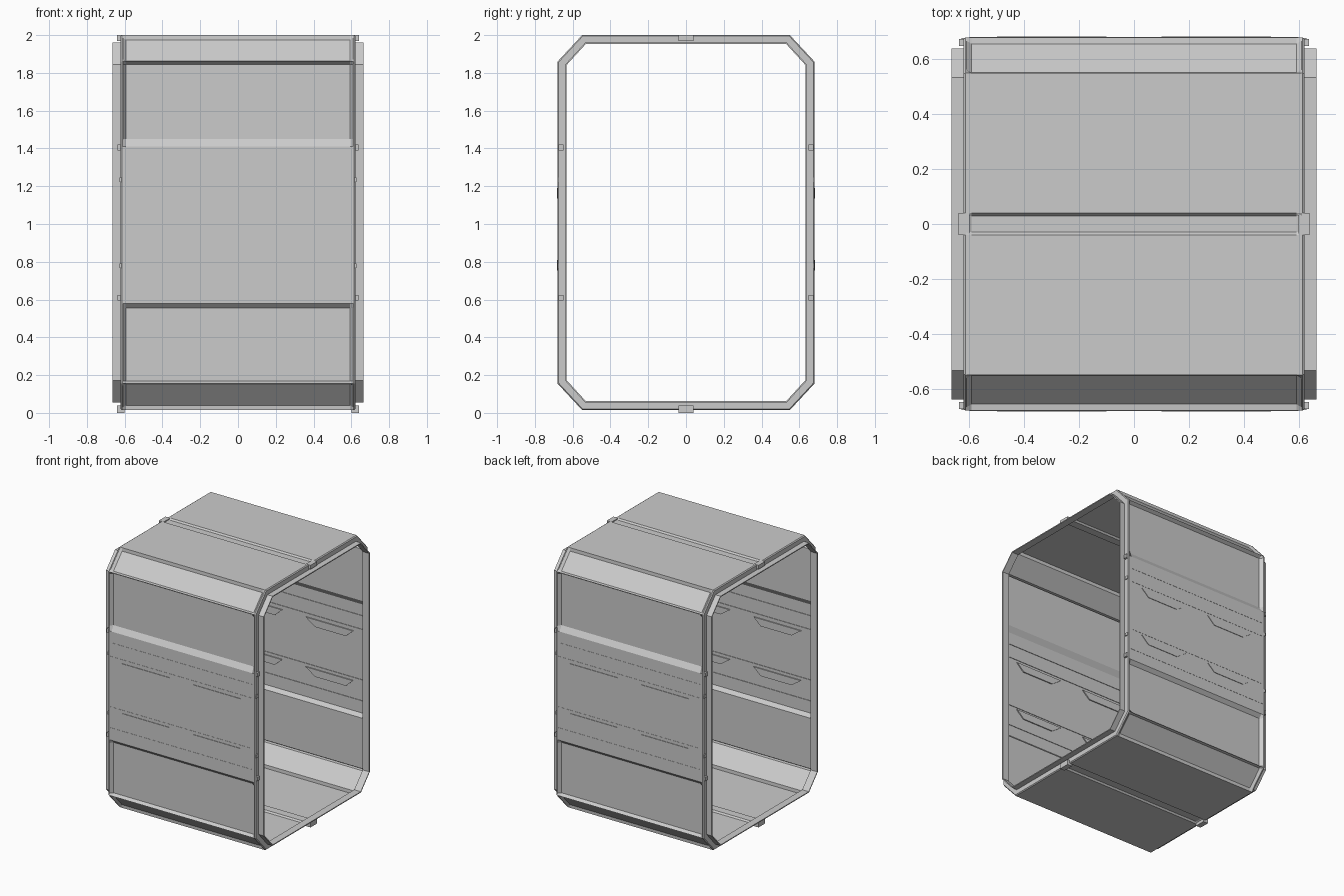
import bpy, bmesh, math

if "Cube" in bpy.data.objects:
    bpy.data.objects.remove(bpy.data.objects["Cube"])

W, LO, HI, C, CH = 0.68, 0.015, 2.0, 0.55, 0.14   # octagon half width, bottom, top, flat half width, chamfer height


def make(name, verts, faces):
    bm = bmesh.new()
    vs = [bm.verts.new(v) for v in verts]
    for f in faces:
        bm.faces.new([vs[i] for i in f])
    bmesh.ops.recalc_face_normals(bm, faces=bm.faces)
    me = bpy.data.meshes.new(name)
    bm.to_mesh(me)
    bm.free()
    ob = bpy.data.objects.new(name, me)
    bpy.context.collection.objects.link(ob)
    return ob


def loft(name, loops, wrap=False):
    """Bridge closed loops of equal length; wrap joins last to first."""
    n, m = len(loops[0]), len(loops)
    verts = [p for l in loops for p in l]
    faces = []
    for i in range(m if wrap else m - 1):
        j = (i + 1) % m
        for k in range(n):
            q = (k + 1) % n
            faces.append((i * n + k, i * n + q, j * n + q, j * n + k))
    return make(name, verts, faces)


def box(name, x0, x1, y0, y1, z0, z1):
    a = [(x0, y0, z0), (x0, y1, z0), (x0, y1, z1), (x0, y0, z1)]
    v = a + [(x1, y, z) for _, y, z in a]
    return make(name, v, [(0, 1, 2, 3), (4, 5, 6, 7), (0, 1, 5, 4),
                          (1, 2, 6, 5), (2, 3, 7, 6), (3, 0, 4, 7)])


def octagon(x, d):
    t = d * 0.414
    right = [(C - t, LO + d), (W - d, LO + CH + t), (W - d, HI - CH - t), (C - t, HI - d)]
    return [(x, y, z) for y, z in right] + [(x, -y, z) for y, z in reversed(right)]


# Corridor shell: half profile as (y, z, recess dy, recess dz)
half = [(0.03, LO, 0, 0.012), (0.04, LO, 0, 0), (C, LO, 0, 0),
        (0.563, 0.029, -0.011, 0.011), (0.668, 0.142, -0.011, 0.011),
        (W, 0.155, 0, 0), (W, 0.17, -0.025, 0), (W, 0.555, -0.025, 0), (W, 0.58, 0, 0),
        (W, 1.41, 0, 0), (W, 1.45, -0.025, 0), (W, 1.845, -0.025, 0), (W, 1.86, 0, 0),
        (0.668, 1.873, -0.011, -0.011), (0.563, 1.986, -0.011, -0.011),
        (C, HI, 0, 0), (0.04, HI, 0, 0), (0.03, HI, 0, -0.012)]


def shell_loop(x, k):
    r = [(y + dy * k, z + dz * k) for y, z, dy, dz in half]
    return [(x, y, z) for y, z in r] + [(x, -y, z) for y, z in reversed(r)]


loft("corridor_shell", [shell_loop(-0.612, 0), shell_loop(-0.592, 1),
                        shell_loop(0.592, 1), shell_loop(0.612, 0)])

# End frames: stepped flange with a projecting inner lip
section = [(0.61, 0), (0.615, 0), (0.622, 0.006), (0.622, 0.040),
           (0.665, 0.040), (0.665, 0.047), (0.61, 0.047)]
for s, side in ((1, "right"), (-1, "left")):
    loft(f"end_frame_{side}", [octagon(s * x, d) for x, d in section], wrap=True)
    # Clips around each frame
    for z0, z1, n in ((1.97, 2.0, "top"), (0.0, 0.04, "bottom")):
        box(f"clip_{n}_{side}", s * 0.60, s * 0.64, -0.04, 0.04, z0, z1)
    for w in (1, -1):
        for z in (0.61, 1.405):
            box(f"clip_{side}", s * 0.61, s * 0.637, w * 0.648, w * 0.674, z - 0.015, z + 0.015)
        for z in (0.78, 1.235):
            box(f"small_clip_{side}", s * 0.61, s * 0.628, w * 0.652, w * 0.678, z - 0.012, z + 0.012)


# Raised wall plates with trapezoid tabs, on both walls
def plate(name, w, pts):
    n = len(pts)
    v = [(x, w * 0.672, z) for x, z in pts] + [(x, w * 0.684, z) for x, z in pts]
    f = [tuple(range(n)), tuple(range(n, 2 * n))]
    f += [(i, (i + 1) % n, n + (i + 1) % n, n + i) for i in range(n)]
    make(name, v, f)


for w in (1, -1):
    for x0 in (-0.5, 0.1):
        x0 = x0 if w < 0 else -x0 - 0.4
        plate("upper_wall_tab", w, [(x0, 1.19), (x0 + 0.08, 1.135),
                                    (x0 + 0.34, 1.135), (x0 + 0.4, 1.19)])
        plate("lower_wall_tab", w, [(x0, 0.81), (x0 + 0.08, 0.755),
                                    (x0 + 0.34, 0.755), (x0 + 0.4, 0.81)])
    # Thin seams along the middle panel
    for z in (1.32, 1.215, 0.83, 0.67):
        box("wall_seam", -0.6, 0.6, w * 0.676, w * 0.6815, z - 0.005, z + 0.005)
